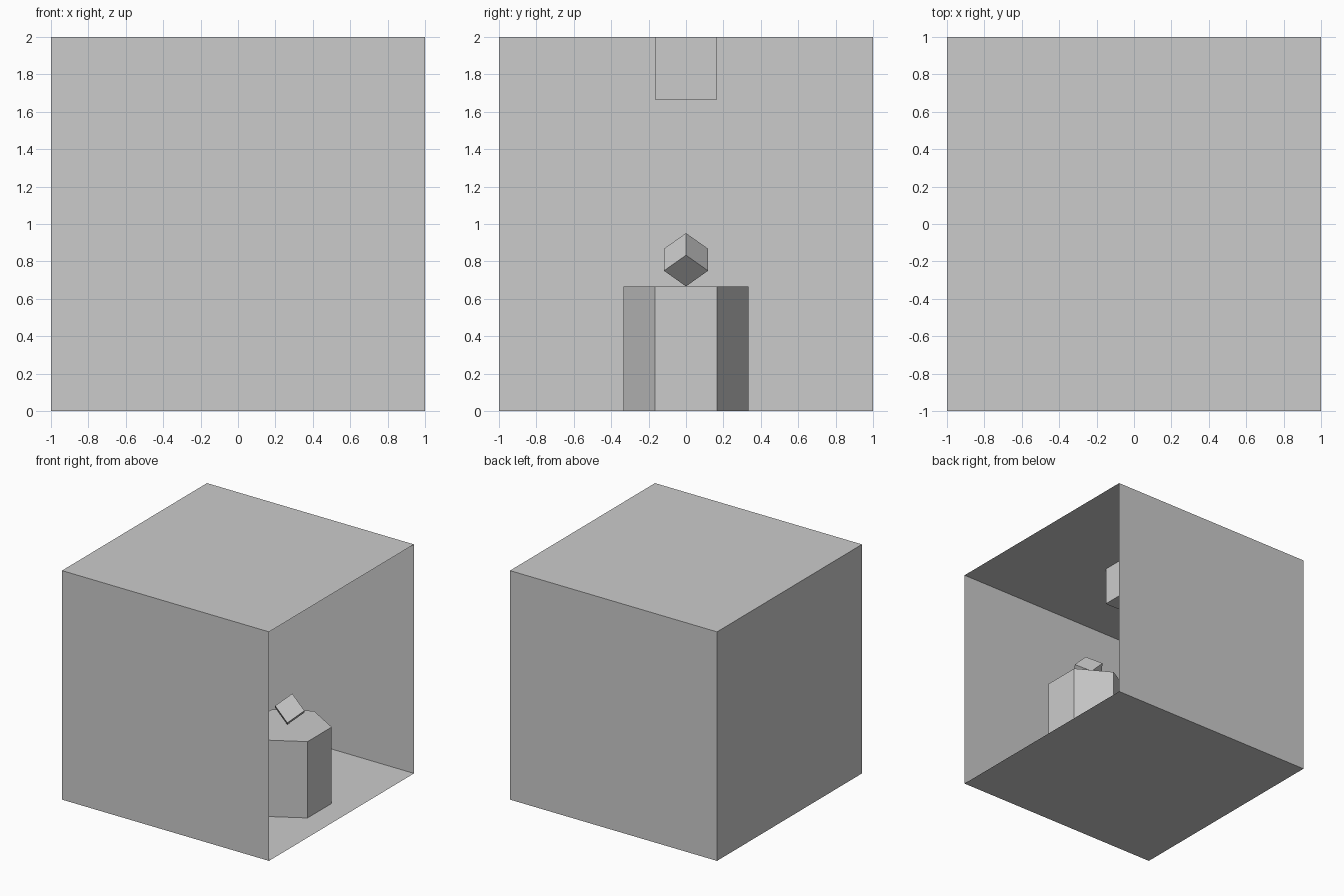
import bpy, bmesh
from math import radians

if "Cube" in bpy.data.objects:
    bpy.data.objects.remove(bpy.data.objects["Cube"])

# Room: thin-walled cube, open on the right side
bpy.ops.mesh.primitive_cube_add(size=2, location=(0, 0, 1))
room = bpy.context.object
room.name = "open_room"
bm = bmesh.new()
bm.from_mesh(room.data)
bmesh.ops.delete(bm, geom=[f for f in bm.faces if f.normal.x > 0.9], context='FACES')
bm.to_mesh(room.data)
bm.free()

# Hexagonal pedestal with points facing front and back
PED_X, PED_H = 0.5, 2 / 3
bpy.ops.mesh.primitive_cylinder_add(vertices=6, radius=1 / 3, depth=PED_H,
                                    location=(PED_X, 0, PED_H / 2))
bpy.context.object.name = "pedestal"

# Small cube balanced on one corner on the pedestal
edge = 1 / 6
half_height = edge / 2 * (2 ** -0.5 + 1)
bpy.ops.mesh.primitive_cube_add(size=edge, location=(PED_X, 0, PED_H + half_height),
                                rotation=(radians(45), radians(45), 0))
bpy.context.object.name = "tilted_cube"

# Box hanging from the ceiling
bpy.ops.mesh.primitive_cube_add(size=1 / 3, location=(0, 0, 2 - 1 / 6))
bpy.context.object.name = "ceiling_box"
